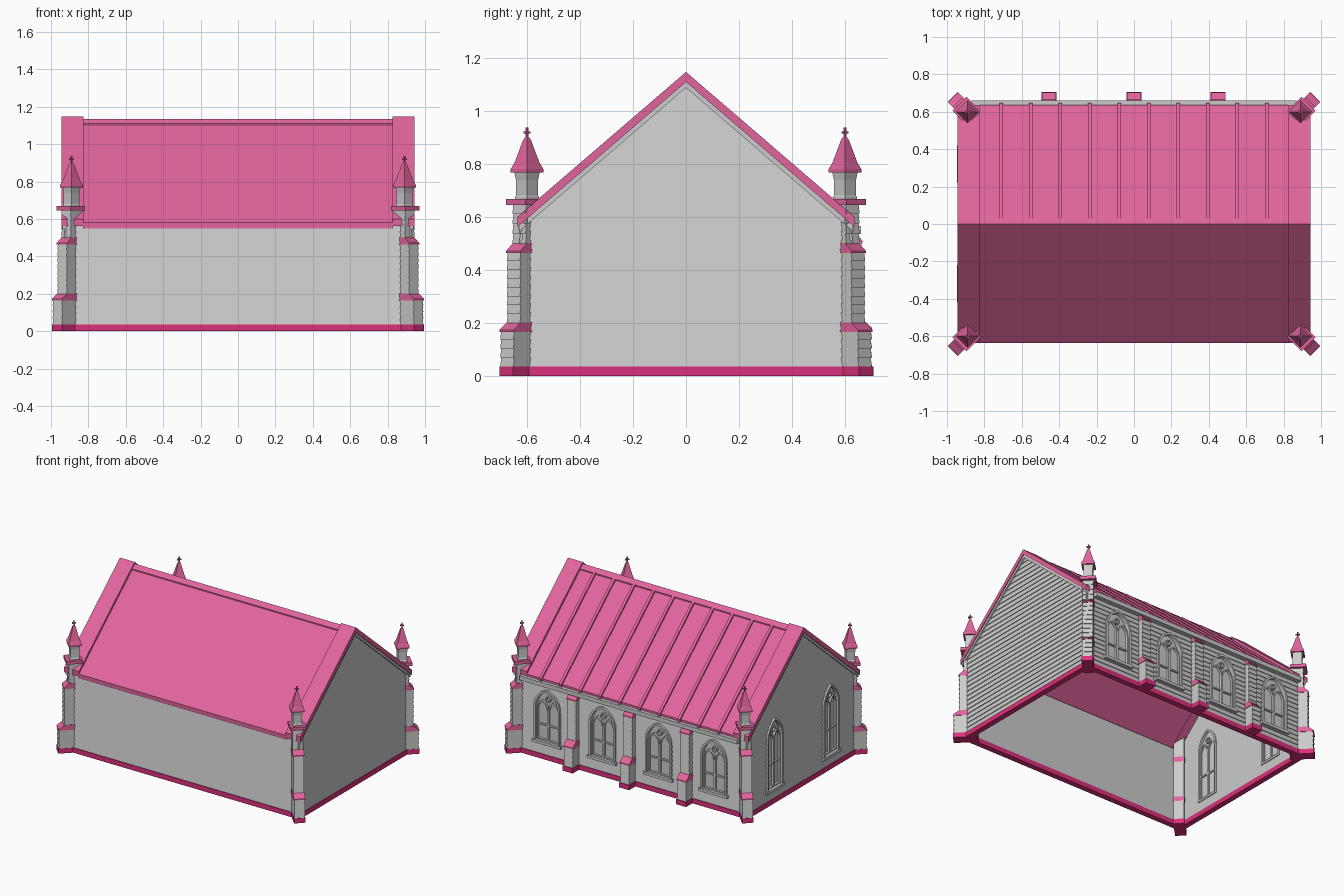
import bpy, bmesh
from math import sin, cos, pi, atan2
from mathutils import Matrix

cube = bpy.data.objects.get("Cube")
if cube:
    bpy.data.objects.remove(cube, do_unlink=True)


def material(name, rgb):
    m = bpy.data.materials.new(name)
    m.use_nodes = True
    m.diffuse_color = (*rgb, 1)
    m.node_tree.nodes["Principled BSDF"].inputs["Base Color"].default_value = (*rgb, 1)
    return m


GREY = material("wall_grey", (0.6, 0.6, 0.6))
PINK = material("roof_pink", (0.75, 0.13, 0.33))
DEEP = material("plinth_magenta", (0.71, 0.03, 0.2))

HX, HY = 0.925, 0.625      # wall faces
SLOPE = 0.86
PLINTH = 0.035
COURSE = 0.034

# Map a 2D profile point plus extrusion distance to local space
AXES = {"X": lambda u, v, t: (t, u, v),
        "Y": lambda u, v, t: (u, t, v),
        "Z": lambda u, v, t: (u, v, t)}


def finish(name, bm, mat, frame):
    bmesh.ops.recalc_face_normals(bm, faces=bm.faces)
    bm.transform(frame)
    me = bpy.data.meshes.new(name)
    bm.to_mesh(me)
    bm.free()
    me.materials.append(mat)
    ob = bpy.data.objects.new(name, me)
    bpy.context.collection.objects.link(ob)
    return ob


def prism(name, pts, a, b, mat, axis="X", frame=Matrix()):
    bm = bmesh.new()
    lo, hi = ([bm.verts.new(AXES[axis](u, v, t)) for u, v in pts] for t in (a, b))
    bm.faces.new(lo)
    bm.faces.new(hi)
    for i in range(len(pts)):
        j = (i + 1) % len(pts)
        bm.faces.new((lo[i], lo[j], hi[j], hi[i]))
    return finish(name, bm, mat, frame)


def ring(name, outer, inner, a, b, mat, axis="Y", frame=Matrix()):
    bm = bmesh.new()
    loops = [[bm.verts.new(AXES[axis](u, v, t)) for u, v in pts]
             for pts, t in ((outer, a), (outer, b), (inner, b), (inner, a))]
    for k in range(4):
        p, q = loops[k], loops[(k + 1) % 4]
        for i in range(len(p)):
            j = (i + 1) % len(p)
            bm.faces.new((p[i], p[j], q[j], q[i]))
    return finish(name, bm, mat, frame)


def rect(u0, u1, v0, v1):
    return [(u0, v0), (u1, v0), (u1, v1), (u0, v1)]


def spire(name, profile, mat, frame):
    # Four-sided turned shape from (radius, height) pairs
    bm = bmesh.new()
    rows = [[bm.verts.new((r * cos(k * pi / 2 + pi / 4), r * sin(k * pi / 2 + pi / 4), z))
             for k in range(4)] for r, z in profile]
    bm.faces.new(rows[0])
    bm.faces.new(rows[-1])
    for p, q in zip(rows, rows[1:]):
        for i in range(4):
            j = (i + 1) % 4
            bm.faces.new((p[i], p[j], q[j], q[i]))
    return finish(name, bm, mat, frame)


def siding(z0, z1, inner, outer, lip=0.005):
    # Overlapping board profile: each course leans out at its bottom edge
    pts = [(inner, z1), (inner, z0)]
    n = max(1, round((z1 - z0) / COURSE))
    step = (z1 - z0) / n
    for i in range(n):
        pts += [(outer + lip, z0 + i * step), (outer, z0 + (i + 1) * step)]
    return pts


def boolean(ob, cutter, op):
    mod = ob.modifiers.new("cut", "BOOLEAN")
    mod.operation, mod.object, mod.solver = op, cutter, "EXACT"
    bpy.context.view_layer.objects.active = ob
    bpy.ops.object.modifier_apply(modifier=mod.name)
    bpy.data.objects.remove(cutter, do_unlink=True)


def arch(cx, a, z0, spring, top, n=7):
    # Pointed arch outline
    rise = top - spring
    r = (rise * rise + a * a) / (2 * a)
    end = atan2(rise, r - a)
    half = [(a - r + r * cos(end * i / n), spring + r * sin(end * i / n)) for i in range(n + 1)]
    right = [(cx + u, v) for u, v in half]
    left = [(cx - u, v) for u, v in reversed(half[:-1])]
    return [(cx - a, z0), (cx + a, z0)] + right + left


def window(name, wall, frame, cx, a, z0, spring, top):
    t = 0.015
    opening = (cx, a - t, z0 + t, spring, top - t)
    boolean(wall, prism("cutter", arch(*opening), -0.1, 0.1, GREY, "Y", frame), "DIFFERENCE")
    ring(name + "_surround", arch(cx, a, z0, spring, top), arch(*opening), -0.036, 0.016, GREY, "Y", frame)
    prism(name + "_pane", arch(*opening), -0.02, -0.014, GREY, "Y", frame)
    prism(name + "_sill", rect(cx - a - 0.01, cx + a + 0.01, z0 - 0.005, z0 + t), -0.01, 0.022, GREY, "Y", frame)
    h = (a - t) / 2
    for s in (-1, 1):
        c = cx + s * h
        ring(name + "_lancet", arch(c, h, z0 + t, spring - 0.02, spring + 0.05),
             arch(c, h - 0.008, z0 + t + 0.008, spring - 0.02, spring + 0.038), -0.03, 0.002, GREY, "Y", frame)
    mid = (z0 + spring) / 2
    prism(name + "_bar", rect(cx - a + t, cx + a - t, mid - 0.005, mid + 0.005), -0.028, -0.002, GREY, "Y", frame)
    loops = [[(cx + r * cos(k * pi / 6), spring + 0.062 + r * sin(k * pi / 6)) for k in range(12)]
             for r in (0.022, 0.014)]
    ring(name + "_roundel", *loops, -0.03, 0.0, GREY, "Y", frame)


def side(angle, dist):
    # Frame whose local +y points out of the wall
    return Matrix.Rotation(angle, 4, "Z") @ Matrix.Translation((0, dist, 0))


def gabled(peak, half, drop):
    # Inverted V band
    e = peak - SLOPE * half
    return [(-half, e), (0, peak), (half, e), (half, e - drop), (0, peak - drop), (-half, e - drop)]


# Walls
FRONT, BACK = side(pi, HY), side(0, HY)
LEFT, RIGHT = side(-pi / 2, HX), side(pi / 2, HX)
prism("front_wall", siding(PLINTH, 0.57, -0.03, 0), -HX, HX, GREY, "X", FRONT)
back_wall = prism("back_wall", siding(PLINTH, 0.57, -0.03, 0), -HX, HX, GREY, "X", BACK)
gables = []
for name, frame in (("left_gable_wall", LEFT), ("right_gable_wall", RIGHT)):
    wall = prism(name, siding(PLINTH, 1.16, -0.03, 0), -HY, HY, GREY, "X", frame)
    peak = 1.113
    shape = [(-0.7, -0.1), (0.7, -0.1), (0.7, peak - SLOPE * 0.7), (0, peak), (-0.7, peak - SLOPE * 0.7)]
    boolean(wall, prism("cutter", shape, -0.1, 0.1, GREY, "Y", frame), "INTERSECT")
    prism(name + "_rake_board", gabled(1.112, 0.63, 0.025), -0.005, 0.012, GREY, "Y", frame)
    gables.append(wall)

# Windows on the back and right gable
for i, x in enumerate((-0.665, -0.225, 0.225, 0.665)):
    window(f"back_window_{i + 1}", back_wall, BACK, x, 0.105, 0.115, 0.37, 0.505)
for i, x in enumerate((-0.32, 0.32)):
    window(f"gable_window_{i + 1}", gables[1], RIGHT, x, 0.09, 0.1, 0.47, 0.615)

# Plinth
ring("plinth", rect(-HX - 0.01, HX + 0.01, -HY - 0.01, HY + 0.01),
     rect(-HX + 0.03, HX - 0.03, -HY + 0.03, HY - 0.03), 0, PLINTH, DEEP, "Z")

# Roof, raised end copings, ridge and eave trim
prism("roof", gabled(1.127, 0.636, 0.03), -0.83, 0.83, PINK)
for s, name in ((-1, "right_coping"), (1, "left_coping")):
    a, b = sorted((s * 0.825, s * 0.943))
    prism(name, gabled(1.147, 0.636, 0.038), a, b, PINK)
prism("ridge_cap", gabled(1.135, 0.03, 0.02), -0.825, 0.825, PINK)
prism("back_cornice", rect(HY - 0.01, 0.66, 0.535, 0.565), -0.87, 0.87, GREY)

# Standing seams on the back slope
for i in range(10):
    x = -0.71 + i * 1.42 / 9
    seam = [(y, 1.127 - SLOPE * y + dz) for y, dz in ((0.03, -0.01), (0.648, -0.01), (0.648, 0.014), (0.03, 0.014))]
    prism(f"roof_seam_{i + 1}", seam, x - 0.01, x + 0.01, PINK)


def cap(name, inner, out, out2, z0, z1, w, frame):
    # Weathered slope between a wide lower stage and a narrower upper one
    prism(name, [(inner, z0), (out + 0.006, z0), (out + 0.006, z0 + 0.008), (out2, z1), (inner, z1)],
          -w, w, PINK, "X", frame)


# Back buttresses
for i, x in enumerate((-0.455, 0, 0.45)):
    f = BACK @ Matrix.Translation((x, 0, 0))
    n = f"back_buttress_{i + 1}"
    prism(n + "_plinth", rect(-0.03, 0.082, 0, PLINTH), -0.04, 0.04, DEEP, "X", f)
    prism(n + "_lower", siding(PLINTH, 0.175, -0.03, 0.072), -0.035, 0.035, GREY, "X", f)
    cap(n + "_lower_cap", -0.03, 0.072, 0.04, 0.172, 0.215, 0.038, f)
    prism(n + "_upper", siding(0.2, 0.5, -0.03, 0.036), -0.035, 0.035, GREY, "X", f)
    cap(n + "_upper_cap", -0.02, 0.036, 0.0, 0.5, 0.56, 0.038, f)

# Diagonal corner piers with pinnacles
SPIRE = [(0.062, 0.768), (0.062, 0.78), (0.047, 0.805), (0.03, 0.85), (0.015, 0.89), (0.008, 0.9)]
for sx in (-1, 1):
    for sy in (-1, 1):
        f = Matrix.Translation((sx * 0.89, sy * 0.6, 0)) @ Matrix.Rotation(atan2(sy, sx) - pi / 2, 4, "Z")
        n = ("back" if sy > 0 else "front") + ("_left" if sx > 0 else "_right") + "_pier"
        w, back = 0.035, -0.05
        prism(n + "_plinth", rect(back, 0.111, 0, PLINTH), -w - 0.002, w + 0.002, DEEP, "X", f)
        prism(n + "_lower", siding(PLINTH, 0.17, back, 0.103), -w, w, GREY, "X", f)
        cap(n + "_lower_cap", back, 0.103, 0.07, 0.165, 0.202, w + 0.003, f)
        prism(n + "_middle", siding(0.2, 0.467, back, 0.068), -w, w, GREY, "X", f)
        cap(n + "_middle_cap", back, 0.068, 0.036, 0.463, 0.502, w + 0.003, f)
        prism(n + "_upper", siding(0.5, 0.65, back, 0.038), -w, w, GREY, "X", f)
        prism(n + "_slab", rect(-0.047, 0.06, 0.645, 0.668), -0.053, 0.053, PINK, "X", f)
        spire(n + "_turret", [(0.046, 0.66), (0.046, 0.675), (0.042, 0.68), (0.042, 0.74), (0.048, 0.77)], GREY, f)
        spire(n + "_spire", SPIRE, PINK, f)
        prism(n + "_cross_post", rect(-0.004, 0.004, 0.89, 0.937), -0.004, 0.004, PINK, "X", f)
        prism(n + "_cross_arm", rect(-0.004, 0.004, 0.915, 0.923), -0.014, 0.014, PINK, "X", f)
        prism(n + "_cross_arm_deep", rect(-0.014, 0.014, 0.915, 0.923), -0.004, 0.004, PINK, "X", f)
